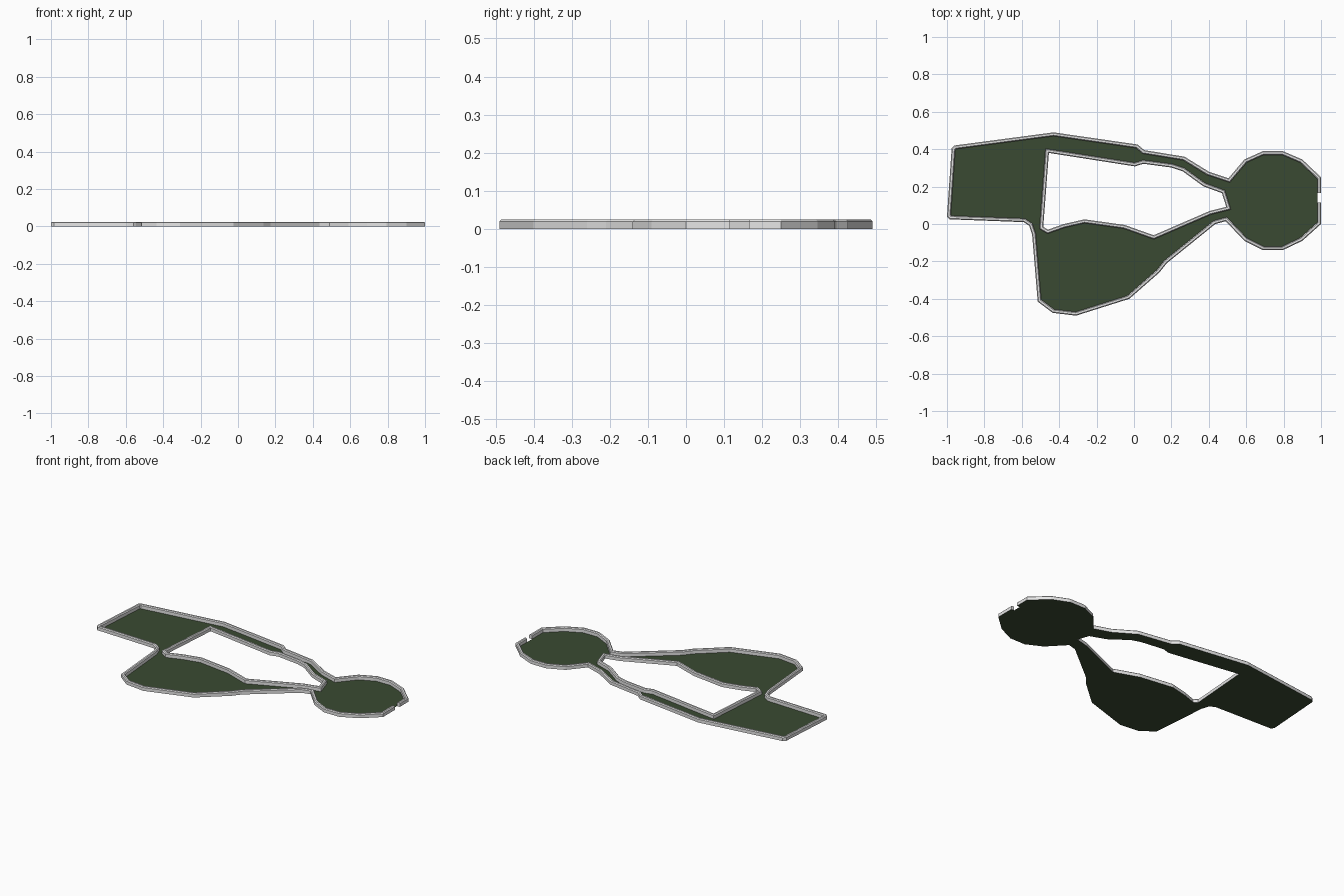
import bpy
import bmesh
from mathutils import Vector

cube = bpy.data.objects.get("Cube")
if cube:
    bpy.data.objects.remove(cube, do_unlink=True)

WALL_HEIGHT = 0.025
WALL_WIDTH = 0.02
CHAMFER = 0.005


def make_material(name, color):
    mat = bpy.data.materials.new(name)
    mat.use_nodes = True
    mat.diffuse_color = color
    mat.node_tree.nodes["Principled BSDF"].inputs["Base Color"].default_value = color
    return mat


def finish(name, bm, mat):
    mesh = bpy.data.meshes.new(name)
    bm.to_mesh(mesh)
    bm.free()
    mesh.materials.append(mat)
    obj = bpy.data.objects.new(name, mesh)
    bpy.context.collection.objects.link(obj)
    return obj


def offset_left(path, width, closed):
    """Mitred copy of a path, moved to the left of its direction."""
    n = len(path)
    result = []
    for i, p in enumerate(path):
        normals = []
        for a, b in ((i - 1, i), (i, i + 1)):
            if closed or (a >= 0 and b < n):
                d = (path[b % n] - path[a % n]).normalized()
                normals.append(Vector((-d.y, d.x)))
        n1, n2 = normals[0], normals[-1]
        result.append(p + (n1 + n2) * width / (1 + n1.dot(n2)))
    return result


def build_wall(name, path, closed, mat):
    """Low wall with chamfered top edges; open underneath at the floor."""
    bm = bmesh.new()
    shoulder = WALL_HEIGHT - CHAMFER
    profile = ((0, 0), (0, shoulder), (CHAMFER, WALL_HEIGHT),
               (WALL_WIDTH - CHAMFER, WALL_HEIGHT),
               (WALL_WIDTH, shoulder), (WALL_WIDTH, 0))
    lines = [[bm.verts.new((p.x, p.y, z)) for p in offset_left(path, w, closed)]
             for w, z in profile]
    rings = list(zip(*lines))
    pairs = list(zip(rings, rings[1:]))
    if closed:
        pairs.append((rings[-1], rings[0]))
    else:
        bm.faces.new(rings[0])
        bm.faces.new(rings[-1][::-1])
    for r, s in pairs:
        for k in range(len(profile) - 1):
            bm.faces.new((r[k], s[k], s[k + 1], r[k + 1]))
    return finish(name, bm, mat)


def build_floor(name, loops, mat):
    """Flat floor filled between an outline and its holes."""
    bm = bmesh.new()
    edges = []
    for loop in loops:
        verts = [bm.verts.new((p.x, p.y, 0)) for p in loop]
        edges += [bm.edges.new((verts[i - 1], verts[i])) for i in range(len(verts))]
    bmesh.ops.triangle_fill(bm, edges=edges, use_beauty=True, normal=(0, 0, 1))
    for face in bm.faces:
        face.normal_update()
        if face.normal.z < 0:
            face.normal_flip()
    return finish(name, bm, mat)


green = make_material("dark green floor", (0.042, 0.068, 0.032, 1))
grey = make_material("light grey wall", (0.8, 0.8, 0.8, 1))

# Outer outline, from one side of the doorway round to the other
outer = [Vector(p) for p in (
    (1, .165), (1, .25), (.9, .345), (.795, .39), (.69, .39), (.59, .345),
    (.505, .245), (.4, .28), (.27, .36), (.055, .395), (.02, .425),
    (-.43, .49), (-.96, .42), (-.975, .405), (-1, .04), (-.985, .025),
    (-.59, .01), (-.56, -.01), (-.545, -.055), (-.515, -.415),
    (-.435, -.475), (-.31, -.49), (-.025, -.4), (.135, -.26),
    (.175, -.21), (.435, 0), (.49, .015), (.59, -.09), (.69, -.14),
    (.795, -.14), (.9, -.09), (1, 0), (1, .115))]

# Central opening
opening = [Vector(p) for p in (
    (-.455, .38), (.005, .308), (.05, .322), (.2, .302), (.26, .282),
    (.37, .202), (.47, .165), (.493, .092), (.405, .07), (.105, -.06),
    (-.05, -.005), (-.265, .025), (-.375, 0), (-.46, -.03), (-.485, -.015))]

# The floor steps back by the wall width at the doorway
step = Vector((WALL_WIDTH, 0))
doorway = [outer[-1] - step, outer[0] - step]

build_floor("floor", [outer + doorway, opening], green)
build_wall("outer_wall", outer, False, grey)
build_wall("inner_wall", opening, True, grey)
